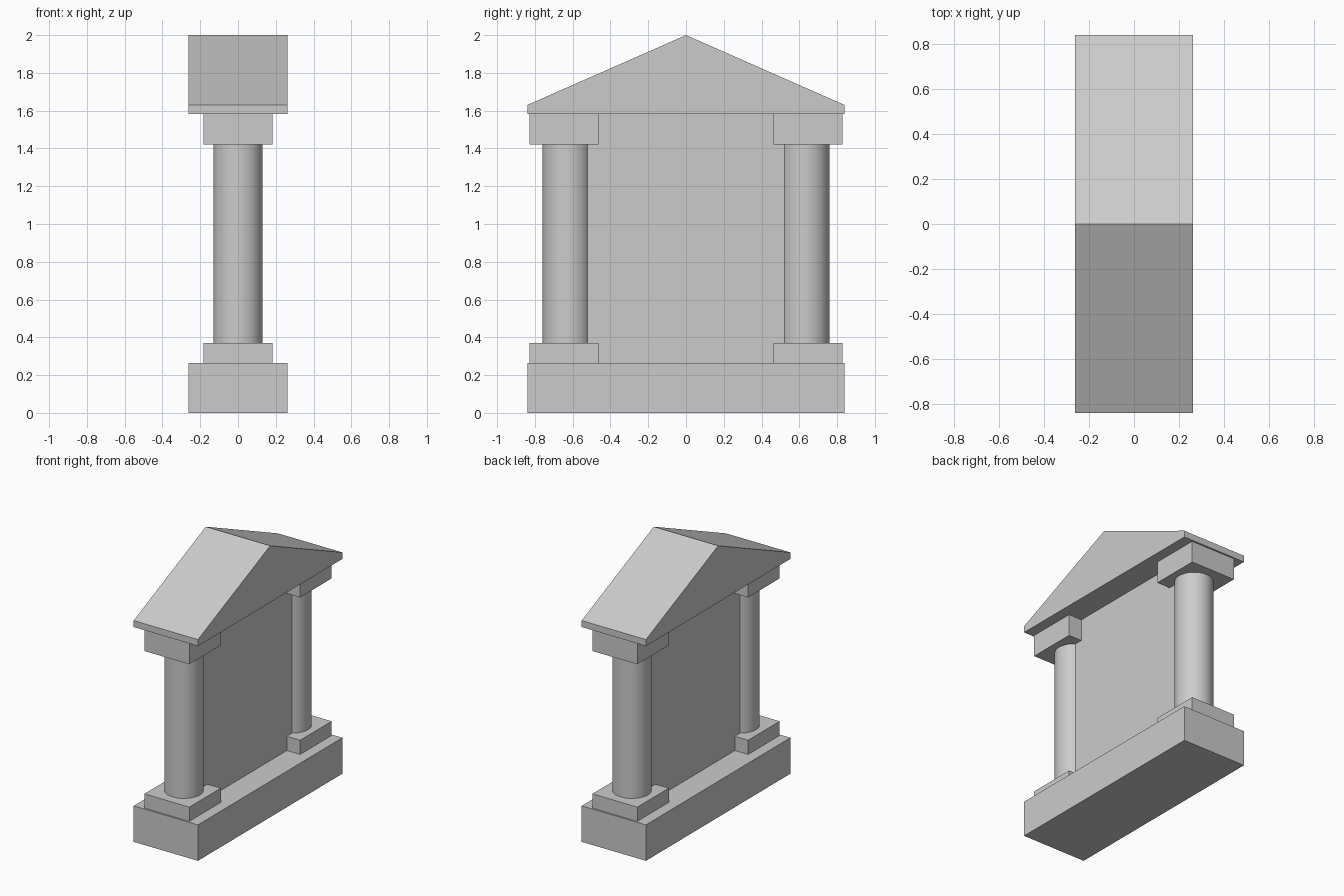
import bpy, bmesh, math

if "Cube" in bpy.data.objects:
    bpy.data.objects.remove(bpy.data.objects["Cube"])

stone = bpy.data.materials.new("grey stone")
stone.diffuse_color = (0.6, 0.6, 0.6, 1.0)
stone.use_nodes = True
stone.node_tree.nodes["Principled BSDF"].inputs["Base Color"].default_value = stone.diffuse_color


def finish(name, bm):
    bmesh.ops.recalc_face_normals(bm, faces=bm.faces[:])
    mesh = bpy.data.meshes.new(name)
    bm.to_mesh(mesh)
    bm.free()
    mesh.materials.append(stone)
    ob = bpy.data.objects.new(name, mesh)
    bpy.context.collection.objects.link(ob)
    return ob


def box(name, hx, hy, z0, z1, y=0.0):
    """Box with half sizes hx, hy from z0 to z1, centred at y."""
    bm = bmesh.new()
    bmesh.ops.create_cube(bm, size=1.0)
    for v in bm.verts:
        v.co = (v.co.x * 2 * hx, y + v.co.y * 2 * hy,
                z0 + (v.co.z + 0.5) * (z1 - z0))
    return finish(name, bm)


def column(name, r, z0, z1, y):
    bm = bmesh.new()
    bmesh.ops.create_cone(bm, cap_ends=True, segments=32, radius1=r,
                          radius2=r, depth=z1 - z0)
    bmesh.ops.translate(bm, verts=bm.verts[:], vec=(0, y, (z0 + z1) / 2))
    for f in bm.faces:
        f.smooth = abs(f.normal.z) < 0.5
    for e in bm.edges:
        e.smooth = all(f.smooth for f in e.link_faces)
    return finish(name, bm)


# base slab and wall between the columns
box("base", 0.262, 0.84, 0.0, 0.265)
box("wall", 0.075, 0.63, 0.265, 1.582)

# columns with their plinths and capitals
for side, s in (("front", -1), ("back", 1)):
    box(side + "_plinth", 0.183, 0.183, 0.265, 0.37, s * 0.645)
    column(side + "_column", 0.131, 0.37, 1.422, s * 0.629)
    box(side + "_capital", 0.183, 0.183, 1.422, 1.582, s * 0.645)

# gabled roof, extruded along x
bm = bmesh.new()
profile = [(-0.84, 1.582), (0.84, 1.582), (0.84, 1.63), (0, 2.0), (-0.84, 1.63)]
face = bm.faces.new([bm.verts.new((-0.262, y, z)) for y, z in profile])
ext = bmesh.ops.extrude_face_region(bm, geom=[face], use_keep_orig=True)
new_verts = [g for g in ext["geom"] if isinstance(g, bmesh.types.BMVert)]
bmesh.ops.translate(bm, verts=new_verts, vec=(0.524, 0, 0))
finish("roof", bm)
